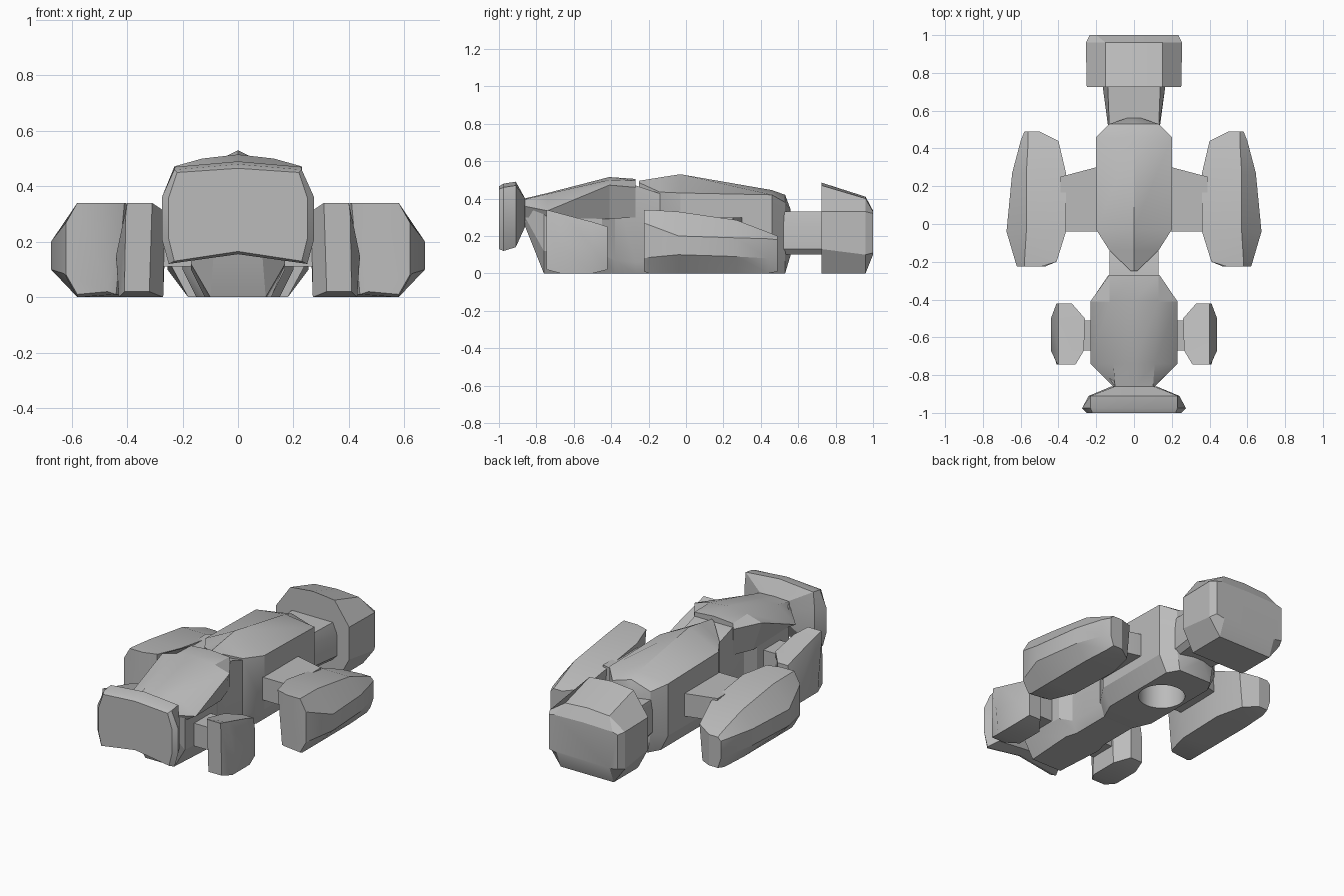
import bpy
import bmesh
from math import radians

if "Cube" in bpy.data.objects:
    bpy.data.objects.remove(bpy.data.objects["Cube"])

GREY = (0.5, 0.5, 0.5, 1)
paint = bpy.data.materials.new("plain_grey")
paint.use_nodes = True
paint.diffuse_color = GREY
paint.node_tree.nodes["Principled BSDF"].inputs["Base Color"].default_value = GREY


def half(*pts):
    """Complete a half outline (top to bottom) by mirroring it in x."""
    return list(pts) + [(-x, z) for x, z in reversed(pts) if x > 0]


def loft(name, sections, side=1):
    """Skin matching (x, z) outlines placed along y, closed at both ends."""
    bm = bmesh.new()
    rings = [[bm.verts.new((side * x, y, z)) for x, z in outline]
             for y, outline in sections]
    for a, b in zip(rings, rings[1:]):
        for i in range(len(a)):
            j = (i + 1) % len(a)
            bm.faces.new((a[i], a[j], b[j], b[i]))
    bm.faces.new(rings[0])
    bm.faces.new(rings[-1])
    bmesh.ops.recalc_face_normals(bm, faces=bm.faces)
    mesh = bpy.data.meshes.new(name)
    bm.to_mesh(mesh)
    bm.free()
    mesh.materials.append(paint)
    obj = bpy.data.objects.new(name, mesh)
    bpy.context.collection.objects.link(obj)
    return obj


def activate(obj):
    bpy.ops.object.select_all(action='DESELECT')
    obj.select_set(True)
    bpy.context.view_layer.objects.active = obj


# Main body with a pointed, ridged roof and chamfered belly
body = loft("main_body", [
    (-0.25, half((0, .495), (.015, .485), (.015, .06), (.015, .02))),
    (-0.14, half((0, .513), (.13, .435), (.13, .08), (.1, 0))),
    (-0.03, half((0, .53), (.2, .43), (.2, .1), (.15, 0))),
    (0.46, half((0, .445), (.2, .42), (.2, .1), (.15, 0))),
    (0.53, half((0, .42), (.13, .38), (.13, .12), (.11, 0))),
    (0.56, half((0, .34), (.04, .33), (.04, .12), (.03, .1))),
])

# Round recess in the belly
bpy.ops.mesh.primitive_cylinder_add(vertices=32, radius=0.13, depth=0.4,
                                    location=(0, 0.24, 0))
cutter = bpy.context.object
cutter.name = "recess_cutter"
cutter.hide_render = True
cutter.data.materials.append(paint)
cut = body.modifiers.new("recess", 'BOOLEAN')
cut.operation = 'DIFFERENCE'
cut.solver = 'EXACT'
cut.object = cutter
activate(body)
bpy.ops.object.modifier_apply(modifier=cut.name)
bpy.data.objects.remove(cutter)

parts = [body]

# Lower cab hull and neck
parts.append(loft("cab_hull", [
    (-0.86, half((.1, .39), (.1, .3), (.08, .25))),
    (-0.76, half((.17, .34), (.17, .12), (.1, 0))),
    (-0.45, half((.17, .32), (.17, .1), (.12, 0))),
    (-0.38, half((.13, .46), (.13, .07), (.1, 0))),
    (-0.27, half((.13, .47), (.13, .06), (.1, 0))),
    (-0.12, half((.13, .42), (.13, .07), (.1, 0))),
]))

# Sloping canopy above the cab hull, widest at its rear corners
parts.append(loft("canopy", [
    (-0.865, half((0, .4), (.1, .395), (.105, .36), (.1, .3))),
    (-0.74, half((0, .43), (.11, .425), (.23, .335), (.17, .3))),
    (-0.41, half((0, .515), (.13, .5), (.23, .472), (.17, .29))),
    (-0.27, half((0, .505), (.13, .495), (.135, .46), (.13, .3))),
]))

# Front shield
parts.append(loft("front_shield", [
    (-1.0, half((0, .465), (.22, .45), (.25, .36), (.25, .21), (.23, .13), (0, .165))),
    (-0.975, half((0, .48), (.23, .46), (.275, .36), (.275, .21), (.25, .12), (0, .155))),
    (-0.91, half((0, .49), (.23, .47), (.24, .36), (.24, .21), (.22, .14), (0, .16))),
    (-0.86, half((0, .4), (.1, .4), (.12, .36), (.12, .28), (.1, .25), (0, .25))),
]))

# Tail neck and rear pod
parts.append(loft("tail_neck", [
    (0.5, half((.13, .33), (.135, .27), (.135, .13), (.11, .1))),
    (0.76, half((.14, .33), (.17, .26), (.17, .13), (.14, .1))),
]))
parts.append(loft("rear_pod", [
    (0.725, half((0, .485), (.15, .47), (.25, .33), (.25, .13), (.18, 0))),
    (0.96, half((0, .41), (.15, .4), (.255, .33), (.255, .1), (.18, 0))),
    (1.0, half((0, .335), (.2, .33), (.235, .32), (.235, .11), (.18, .1))),
]))

for side, label in ((1, "left"), (-1, "right")):
    # Long outer pod
    parts.append(loft(label + "_long_pod", [
        (-0.225, [(.49, .34), (.58, .34), (.62, .27), (.62, .08), (.58, .01), (.47, .02)]),
        (-0.2, [(.41, .34), (.58, .34), (.628, .26), (.628, .085), (.58, 0), (.44, .01)]),
        (-0.04, [(.36, .33), (.57, .33), (.675, .2), (.675, .1), (.58, 0), (.39, 0)]),
        (0.27, [(.36, .285), (.57, .285), (.645, .19), (.645, .09), (.58, 0), (.38, 0)]),
        (0.44, [(.4, .22), (.56, .22), (.6, .185), (.6, .08), (.57, 0), (.42, 0)]),
        (0.49, [(.5, .2), (.56, .2), (.58, .18), (.58, .07), (.56, .01), (.5, .01)]),
    ], side))
    # Small front pod
    parts.append(loft(label + "_front_pod", [
        (-0.745, [(.31, .34), (.4, .34), (.405, .3), (.41, .02), (.32, .02)]),
        (-0.67, [(.265, .31), (.4, .32), (.44, .15), (.43, 0), (.27, 0)]),
        (-0.5, [(.26, .27), (.4, .275), (.44, .14), (.43, 0), (.27, 0)]),
        (-0.42, [(.33, .25), (.4, .25), (.41, .18), (.41, .02), (.33, .02)]),
    ], side))
    # Wing strut and front axle
    parts.append(loft(label + "_wing", [
        (-0.04, [(.18, .3), (.39, .3), (.39, .16), (.18, .16)]),
        (0.25, [(.18, .3), (.39, .3), (.39, .16), (.18, .16)]),
        (0.3, [(.18, .3), (.2, .3), (.2, .16), (.18, .16)]),
    ], side))
    parts.append(loft(label + "_axle", [
        (-0.67, [(.13, .25), (.29, .25), (.29, .11), (.13, .11)]),
        (-0.51, [(.13, .25), (.29, .25), (.29, .11), (.13, .11)]),
    ], side))

# Soft shading inside panels, crisp edges between them
for part in parts:
    activate(part)
    bpy.ops.object.shade_smooth_by_angle(angle=radians(25))
